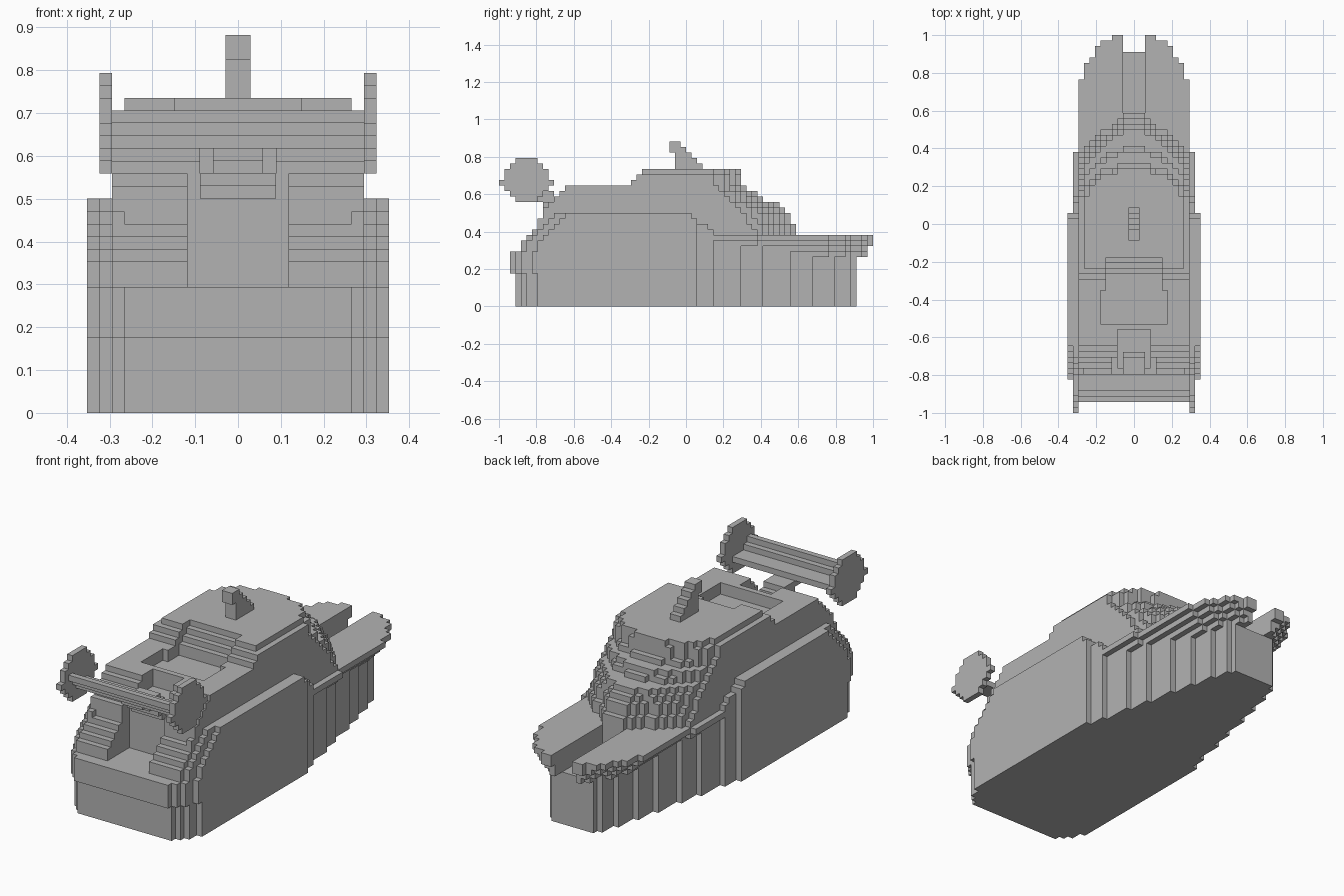
import bpy, bmesh, math

cube = bpy.data.objects.get("Cube")
if cube:
    bpy.data.objects.remove(cube, do_unlink=True)

V = 2 / 68  # edge of one block; all sizes below are counted in blocks

grey = bpy.data.materials.new("plain_grey")
grey.use_nodes = True
COLOUR = (0.45, 0.45, 0.45, 1)
grey.diffuse_color = COLOUR
grey.node_tree.nodes["Principled BSDF"].inputs["Base Color"].default_value = COLOUR


def build(name, xs, ys, zs, solid):
    """Make a blocky shell around every block for which solid(|x|, y, z) holds."""
    cells = {(x, y, z) for x in range(*xs) for y in range(*ys) for z in range(*zs)
             if solid(abs(x + 0.5), y, z)}
    bm = bmesh.new()
    verts = {}
    for c in cells:
        for axis in range(3):
            for side in (0, 1):
                n = list(c)
                n[axis] += 2 * side - 1
                if tuple(n) in cells:
                    continue
                loop = []
                for du, dv in ((0, 0), (1, 0), (1, 1), (0, 1)):
                    p = list(c)
                    p[axis] += side
                    p[(axis + 1) % 3] += du
                    p[(axis + 2) % 3] += dv
                    p = tuple(p)
                    if p not in verts:
                        verts[p] = bm.verts.new([k * V for k in p])
                    loop.append(verts[p])
                bm.faces.new(loop if side else loop[::-1])
    bmesh.ops.dissolve_limit(bm, angle_limit=math.radians(1), verts=bm.verts, edges=bm.edges)
    mesh = bpy.data.meshes.new(name)
    bm.to_mesh(mesh)
    bm.free()
    mesh.materials.append(grey)
    obj = bpy.data.objects.new(name, mesh)
    bpy.context.collection.objects.link(obj)


def step(y, table, last):
    """Half width at y from (limit, width) pairs."""
    return next((w for limit, w in table if y < limit), last)


HULL = [(2, 12), (5, 11), (10, 10), (14, 9), (19, 8), (23, 7), (27, 6), (30, 5), (31, 4)]
DECK = [(2, 12), (13, 11), (26, 10), (29, 9), (30, 8), (32, 7), (33, 6), (34, 4)]
STERN_TOP = {10: -31, 11: -31, 12: -30, 13: -29, 14: -28, 15: -27, 16: -26,
             17: -26, 18: -25, 19: -24, 20: -23}


def stern(z):
    if z < 6:
        return -31
    return -32 if z < 10 else STERN_TOP.get(z, -22)


def in_recess(x, y, z):
    # landing between the two stern stairs, and the stairs set in one block
    if z < 10 or z > 18:
        return False
    return (x < 4 and y < -24) or (x < 9 and z < 16 and y < stern(z) + 1)


# Hull: sheer side, rounded stern corners, bow deck flaring out in tiers
def hull(x, y, z):
    d = y - stern(z)
    if d < 0 or in_recess(x, y, z):
        return False
    if z >= max(13, min(17, 17 - y - (y < 0) + (y > 2))):
        return False
    if x < 2 and y >= 20 and z >= 9:
        return False
    width = step(y, HULL, 0)
    if z >= 9:
        width = max(width, step(y, DECK, 0) - max(0, 12 - z))
        if y == 33:
            width = 4 if z > 10 else 0
    if d < 4:
        width = min(width, (9, 10, 11, 11)[d])
    return x < width


build("hull", (-12, 12), (-32, 34), (0, 17), hull)

NOSE = {13: 20, 14: 20, 15: 19, 16: 19, 17: 18, 18: 17, 19: 14, 20: 13, 21: 11}


# Superstructure: curved terraces stepping back from the bow
def cabin(x, y, z):
    if hull(x, y, z) or in_recess(x, y, z) or y < stern(z):
        return False
    if z >= 22 and y < z - 32 + (2 if x < 5 else 0):
        return False
    # sunken roof pool and the notch behind it
    if z >= 20 and ((x < 6 and -18 <= y < -12) or (x < 5 and -12 <= y < -9)):
        return False
    if z >= 19 and x < 3 and y < -19:
        return False
    low = max(0, (22 - z) / 9)
    start, nose = 3 + 8 * low, NOSE.get(z, 10)
    t = (y + 0.5 - start) / (nose - start)
    if t >= 1:
        return False
    width = 9 if z == 24 else 10
    if t > 0:
        width *= (1 - t ** (2 - 0.3 * low)) ** (0.5 + 0.5 * low)
    return x < max(width, 2)


build("superstructure", (-12, 12), (-27, 21), (13, 25), cabin)

# Raked funnel on the roof
FUNNEL = {25: (-2, 3), 26: (-2, 2), 27: (-2, 1), 28: (-3, 0), 29: (-3, -1)}
build("funnel", (-1, 1), (-3, 3), (25, 30),
      lambda x, y, z: FUNNEL[z][0] <= y < FUNNEL[z][1])

# Rear wing: flat board with a stepped lip
WING = {21: (-30, -27), 22: (-31, -30), 23: (-32, -31)}
build("rear_wing", (-10, 10), (-32, -27), (21, 24),
      lambda x, y, z: WING[z][0] <= y < WING[z][1])

# Stepped bracket carrying the wing
BRACKET = {17: (-25, -22), 18: (-26, -22), 19: (-27, -23), 20: (-29, -24)}
build("wing_bracket", (-3, 3), (-29, -22), (17, 21),
      lambda x, y, z: (x < 2 or z < 19) and BRACKET[z][0] <= y < BRACKET[z][1])

# Round end plates of the wing
REACH = (2, 3, 4, 5, 4, 4, 3, 2)
for side, xs in (("left", (10, 11)), ("right", (-11, -10))):
    build("wing_end_plate_" + side, xs, (-34, -24), (19, 27),
          lambda x, y, z: abs(y + 29.5) < REACH[z - 19])
